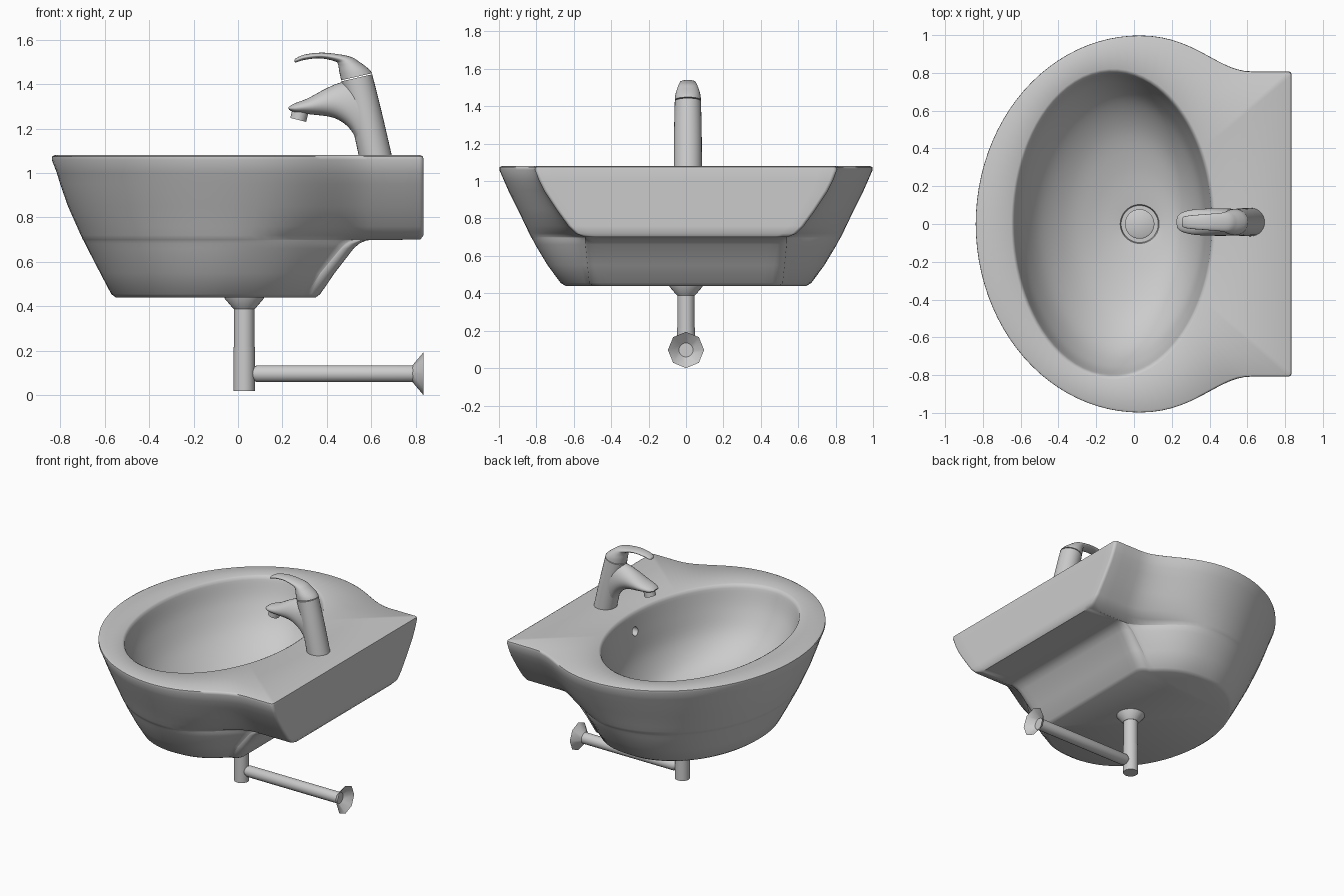
import bpy, bmesh, math
from math import sin, cos, pi
from mathutils import Vector

if "Cube" in bpy.data.objects:
    bpy.data.objects.remove(bpy.data.objects["Cube"])


def loft(name, rings, caps=True, angle=50):
    """Skin equal-length closed rings into a mesh object."""
    bm = bmesh.new()
    vs = [[bm.verts.new(p) for p in r] for r in rings]
    n = len(rings[0])
    for a, b in zip(vs, vs[1:]):
        for i in range(n):
            j = (i + 1) % n
            bm.faces.new((a[i], a[j], b[j], b[i]))
    if caps:
        bm.faces.new(vs[0])
        bm.faces.new(vs[-1])
    bmesh.ops.recalc_face_normals(bm, faces=bm.faces)
    me = bpy.data.meshes.new(name)
    bm.to_mesh(me)
    bm.free()
    ob = bpy.data.objects.new(name, me)
    bpy.context.collection.objects.link(ob)
    smooth(ob, angle)
    return ob


def smooth(ob, angle):
    bpy.ops.object.select_all(action='DESELECT')
    ob.select_set(True)
    bpy.context.view_layer.objects.active = ob
    bpy.ops.object.shade_smooth_by_angle(angle=math.radians(angle))


def spline(rows, steps):
    """Catmull-Rom interpolation of rows of numbers."""
    out = []
    for i in range(len(rows) - 1):
        a, b, c, d = (rows[max(0, min(len(rows) - 1, i + k))] for k in (-1, 0, 1, 2))
        for s in range(steps):
            t = s / steps
            out.append([0.5 * (2 * q + (r - p) * t + (2 * p - 5 * q + 4 * r - w) * t * t
                               + (3 * q - p - 3 * r + w) * t ** 3)
                        for p, q, r, w in zip(a, b, c, d)])
    out.append(list(rows[-1]))
    return out


def tube(name, stations, axis='Z', centre=(0, 0), n=24, caps=True):
    """Round part from (position, radius) stations along an axis."""
    rings = []
    for p, r in stations:
        ring = []
        for i in range(n):
            u = centre[0] + r * cos(2 * pi * i / n)
            v = centre[1] + r * sin(2 * pi * i / n)
            ring.append((u, v, p) if axis == 'Z' else (p, u, v))
        rings.append(ring)
    return loft(name, rings, caps, 35)


def sweep(name, sections, n=28):
    """Elliptical sections: two xz profile points and a half width in y."""
    rings = []
    for ax, az, bx, bz, w in spline(sections, 6):
        c = Vector(((ax + bx) / 2, 0.01, (az + bz) / 2))
        u = Vector(((bx - ax) / 2, 0, (bz - az) / 2))
        rings.append([c + u * cos(2 * pi * i / n) + Vector((0, w * sin(2 * pi * i / n), 0))
                      for i in range(n)])
    return loft(name, rings)


def outline(xf, xc, Y, xj, w, xb, r, k):
    """Basin plan: half-ellipse front, S-curve shoulder, flat back."""
    h = [(xc - (xc - xf) * cos(pi / 2 * i / 24), Y * sin(pi / 2 * i / 24)) for i in range(24)]
    L = xj - xc
    P = [(xc, Y), (xc + .5 * L, Y), (xj - .3 * L, w + k * (Y - w)), (xj, w)]
    for i in range(14):
        t = i / 14
        c = ((1 - t) ** 3, 3 * t * (1 - t) ** 2, 3 * t * t * (1 - t), t ** 3)
        h.append(tuple(sum(c[q] * P[q][d] for q in range(4)) for d in (0, 1)))
    h += [(xj + (xb - r - xj) * i / 3, w) for i in range(3)]
    h += [(xb - r + r * sin(pi / 2 * i / 5), w - r + r * cos(pi / 2 * i / 5)) for i in range(5)]
    h += [(xb, (w - r) * (1 - i / 10)) for i in range(11)]
    return h + [(x, -y) for x, y in h[-2:0:-1]]


# Basin outside: z, front x, centre x, half width, shoulder x, back half width, back x, corner, roundness
levels = [
    (.44, -.55, -.06, .645, .29, .50, .35, .06, .7),
    (.455, -.57, -.05, .67, .31, .52, .37, .06, .7),
    (.55, -.62, -.03, .74, .37, .53, .435, .06, .6),
    (.66, -.677, -.01, .806, .46, .54, .52, .05, .4),
    (.682, -.688, 0, .817, .48, .54, .545, .04, .3),
    (.696, -.695, 0, .825, .50, .54, .575, .03, .2),
    (.699, -.697, 0, .827, .51, .54, .60, .03, .15),
    (.70, -.698, 0, .828, .52, .54, .82, .02, .1),
    (.72, -.707, 0, .838, .55, .59, .835, .02, 0),
    (.76, -.725, .01, .857, .59, .63, .835, .02, 0),
    (.85, -.765, .02, .90, .60, .695, .835, .02, 0),
    (.95, -.80, .03, .95, .61, .76, .835, .02, 0),
    (1.0, -.815, .03, .972, .62, .785, .835, .02, 0),
    (1.06, -.838, .03, .998, .62, .808, .835, .02, 0),
    (1.074, -.837, .03, .997, .62, .806, .832, .02, 0),
    (1.08, -.825, .03, .985, .625, .795, .82, .02, 0)]
rings = [[(x, y, l[0]) for x, y in outline(*l[1:])] for l in levels]

# Basin bowl: z, centre x, radius x, radius y
bowl = [(1.08, -.11, .54, .822), (1.073, -.11, .528, .808)] + spline(
    [(1.055, -.11, .522, .80), (.92, -.10, .49, .755), (.77, -.07, .43, .66),
     (.65, -.03, .33, .50), (.58, .01, .22, .30), (.545, .03, .103, .103)], 5)
bowl += [(.528, .03, .098, .098)]
angles = [math.atan2(y / .81, (x + .11) / .53) for x, y, z in rings[-1]]
rings += [[(cx + rx * cos(a), ry * sin(a), z) for a in angles] for z, cx, rx, ry in bowl]
basin = loft('basin', rings)

# Overflow hole in the back wall of the bowl
cutter = tube('overflow_cutter', [(.32, .03), (.46, .03)], 'X', (0, .95), 20)
cutter.hide_render = True
mod = basin.modifiers.new('overflow', 'BOOLEAN')
mod.operation = 'DIFFERENCE'
mod.solver = 'EXACT'
mod.object = cutter
bpy.context.view_layer.objects.active = basin
bpy.ops.object.modifier_apply(modifier='overflow')
bpy.data.objects.remove(cutter)
smooth(basin, 50)

# Drain plug and waste pipes
tube('drain_plug', [(.525, .078), (.54, .078), (.545, .07)], 'Z', (.03, 0), 28)
tube('waste_funnel', [(.445, .09), (.435, .088), (.388, .048)], 'Z', (.028, 0))
tube('waste_upper_pipe', [(.39, .046), (.215, .046)], 'Z', (.028, 0))
tube('waste_trap', [(.216, .048), (.02, .048)], 'Z', (.028, 0))
tube('wall_pipe', [(.06, .025), (.085, .038), (.79, .038)], 'X', (0, .097), 16)
tube('wall_flange', [(.785, .038), (.835, .097)], 'X', (0, .097), 8, False)

# Tap body, spout, outlet and lever
sweep('tap_body', [(.545, 1.07, .694, 1.07, .075), (.505, 1.25, .65, 1.26, .074),
                   (.464, 1.412, .604, 1.444, .07)])
sweep('tap_spout', [(.23, 1.284, .226, 1.295, .03), (.26, 1.271, .252, 1.312, .052),
                    (.324, 1.264, .314, 1.336, .067), (.437, 1.246, .40, 1.382, .072),
                    (.51, 1.19, .475, 1.41, .072), (.55, 1.10, .59, 1.42, .066)])
outlet = tube('tap_outlet', [(-.025, .037), (.03, .037)], 'Z', (0, 0), 20)
outlet.location = (.277, .01, 1.263)
outlet.rotation_euler = (0, math.radians(14), 0)
sweep('tap_lever', [(.464, 1.417, .604, 1.449, .07), (.456, 1.455, .588, 1.468, .067),
                    (.45, 1.488, .55, 1.497, .058), (.437, 1.502, .50, 1.525, .05),
                    (.37, 1.516, .39, 1.541, .042), (.30, 1.509, .305, 1.534, .036),
                    (.262, 1.498, .262, 1.517, .028), (.254, 1.501, .254, 1.508, .014)])
